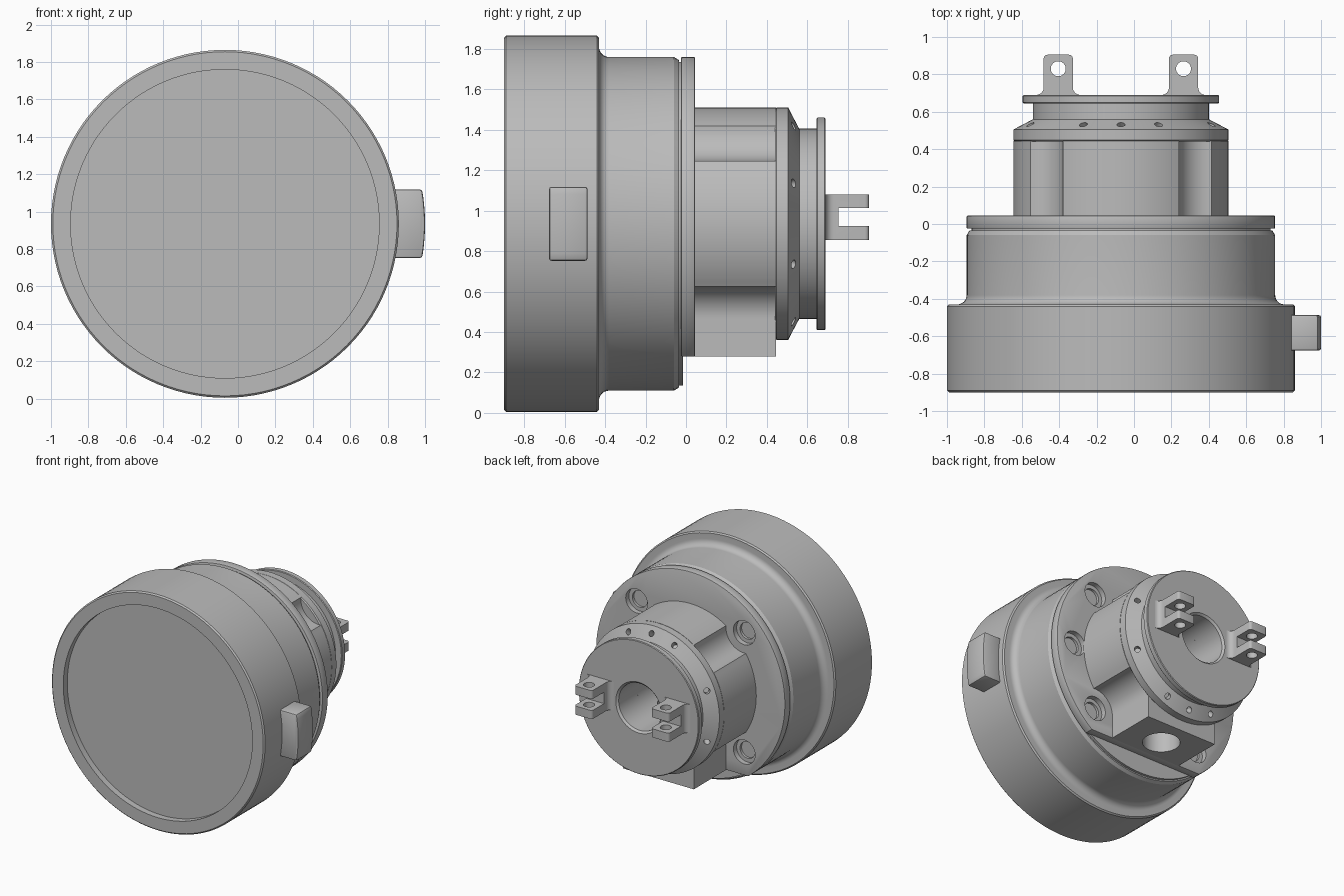
import bpy, bmesh, math
from mathutils import Vector, Matrix

if "Cube" in bpy.data.objects:
    bpy.data.objects.remove(bpy.data.objects["Cube"], do_unlink=True)

CENTRE = Vector((-0.07, 0, 0.935))   # main axis runs along y through here
SEG = 112

metal = bpy.data.materials.new("grey_metal")
metal.use_nodes = True
GREY = (0.5, 0.5, 0.5, 1)
metal.diffuse_color = GREY
metal.node_tree.nodes["Principled BSDF"].inputs["Base Color"].default_value = GREY


def make(name, bm):
    bmesh.ops.remove_doubles(bm, verts=bm.verts, dist=1e-5)
    bmesh.ops.recalc_face_normals(bm, faces=bm.faces)
    mesh = bpy.data.meshes.new(name)
    bm.to_mesh(mesh)
    bm.free()
    mesh.materials.append(metal)
    obj = bpy.data.objects.new(name, mesh)
    obj.location = CENTRE
    bpy.context.collection.objects.link(obj)
    return obj


def revolve(name, profile, closed=False):
    """Turn a (radius, y) profile around the main axis."""
    bm = bmesh.new()
    vs = [bm.verts.new((r, y, 0)) for r, y in profile]
    pairs = list(zip(vs, vs[1:])) + ([(vs[-1], vs[0])] if closed else [])
    es = [bm.edges.new(p) for p in pairs]
    bmesh.ops.spin(bm, geom=vs + es, cent=(0, 0, 0), axis=(0, 1, 0),
                   angle=math.tau, steps=SEG, use_merge=True)
    return make(name, bm)


def prism(name, points, start, end, axis="y"):
    """Extrude an outline along y (x, z points) or along z (x, y points)."""
    bm = bmesh.new()
    place = (lambda a, b: (a, start, b)) if axis == "y" else (lambda a, b: (a, b, start))
    face = bm.faces.new([bm.verts.new(place(a, b)) for a, b in points])
    out = bmesh.ops.extrude_face_region(bm, geom=[face])
    step = (0, end - start, 0) if axis == "y" else (0, 0, end - start)
    bmesh.ops.translate(bm, vec=step, verts=[v for v in out["geom"] if isinstance(v, bmesh.types.BMVert)])
    return make(name, bm)


def rod(radius, base, tip, seg=32):
    """Cylindrical cutter between two points."""
    base, tip = Vector(base), Vector(tip)
    d = tip - base
    bm = bmesh.new()
    turn = Matrix.Translation((base + tip) / 2) @ d.to_track_quat("Z", "Y").to_matrix().to_4x4()
    bmesh.ops.create_cone(bm, cap_ends=True, segments=seg, radius1=radius,
                          radius2=radius, depth=d.length, matrix=turn)
    return make("cutter", bm)


def arc(cx, cy, r, a, b, n):
    """Points on an arc, angles in degrees."""
    angles = [math.radians(a + (b - a) * i / n) for i in range(n + 1)]
    return [(cx + r * math.cos(t), cy + r * math.sin(t)) for t in angles]


def apply(obj, mod):
    bpy.context.view_layer.objects.active = obj
    bpy.ops.object.modifier_apply(modifier=mod.name)


def cut(obj, cutters):
    for c in cutters:
        c.hide_render = True
        mod = obj.modifiers.new("cut", "BOOLEAN")
        mod.operation, mod.solver, mod.object = "DIFFERENCE", "EXACT", c
        apply(obj, mod)
        bpy.data.objects.remove(c, do_unlink=True)


def bevel(obj, width):
    mod = obj.modifiers.new("bevel", "BEVEL")
    mod.width, mod.segments, mod.limit_method = width, 2, "ANGLE"
    mod.angle_limit = math.radians(40)
    apply(obj, mod)


# Front drum with recessed face, rear shoulder fillet and groove
drum = revolve("front_drum", [
    (0, -0.85), (0.825, -0.85), (0.825, -0.9), (0.92, -0.9), (0.93, -0.89),
    (0.93, -0.44), (0.92, -0.43)] + arc(0.875, -0.38, 0.05, 270, 180, 8) + [
    (0.825, -0.06), (0.81, -0.035), (0.8, -0.035), (0.8, -0.015), (0, -0.015)])

# Mounting flange with a flat underside and counterbored holes
FLAT = -0.655
low = math.degrees(math.asin(FLAT / 0.825))
flange = prism("mounting_flange", arc(0, 0, 0.825, low, 180 - low, SEG), -0.025, 0.045)
bevel(flange, 0.006)
BOLT = 0.47
bolts = [(sx * BOLT, sz * BOLT) for sx in (-1, 1) for sz in (-1, 1)] + [(0.66, 0)]
for x, z in bolts:
    cut(flange, [rod(0.095, (x, 0.005, z), (x, 0.1, z)), rod(0.065, (x, -0.1, z), (x, 0.1, z))])

# Main body: round, with scoops around the bolts and a foot below
R, SCOOP = 0.575, 0.16
lip = math.degrees(math.atan2(0.484, 0.31))
half = (arc(0, 0, R, 90, lip, 16)
        + arc(BOLT, BOLT, SCOOP, 175, 275, 16)
        + arc(0, 0, R, 90 - lip, lip - 90, 24)
        + arc(BOLT, -BOLT, SCOOP, 85, 180, 16) + [(0.31, FLAT)])
body = prism("main_body", half + [(-x, z) for x, z in reversed(half[1:])], 0.04, 0.445)
cut(body, [rod(0.185, (0, 0.06, 0), (0, 0.6, 0), 64),
           rod(0.135, (0, 0.22, -0.8), (0, 0.22, 0), 48)])

# Rear collar: ring, cone, neck and end disc around the bore
collar = revolve("rear_collar", [
    (0.185, 0.44), (0.567, 0.44), (0.575, 0.448), (0.575, 0.505), (0.47, 0.56), (0.47, 0.645),
    (0.52, 0.645), (0.525, 0.65), (0.525, 0.685), (0.52, 0.69), (0.2, 0.69), (0.185, 0.675)], True)
angles = [22.5 + 45 * i for i in range(8)] + [90, 270]
for a in angles:
    t = math.radians(a)
    out = Vector((math.cos(t), 0, math.sin(t)))
    back = Vector((0, 1, 0))
    mid = out * 0.525 + back * 0.532
    slope = (out + back).normalized()
    cut(collar, [rod(0.022, mid - slope * 0.06, mid + slope * 0.06, 16)])

# Two forked lugs on the end disc
lugs = []
for side, cx in (("left", 0.335), ("right", -0.335)):
    w, f = 0.078, 0.04
    right = (arc(w + f, 0.69 + f, f, 270, 180, 6)
             + arc(w - 0.02, 0.885, 0.02, 0, 90, 4))
    outline = [(cx + x, y) for x, y in right] + [(cx - x, y) for x, y in reversed(right)]
    lug = prism(side + "_lug", outline, -0.08, 0.145, "z")
    slot = prism("cutter", [(cx - 0.2, 0.755), (cx + 0.2, 0.755), (cx + 0.2, 1), (cx - 0.2, 1)],
                 -0.012, 0.078, "z")
    cut(lug, [slot, rod(0.04, (cx, 0.83, -0.3), (cx, 0.83, 0.3))])
    lugs.append(lug)

# Curved block on the side of the drum
reach = 0.183
tilt = math.degrees(math.asin(reach / 1.07))
block = prism("side_block", [(0.89, -reach)] + arc(0, 0, 1.07, -tilt, tilt, 10) + [(0.89, reach)],
              -0.677, -0.487)
bevel(block, 0.012)

# Smooth round surfaces, keep edges crisp
bpy.ops.object.select_all(action="DESELECT")
for obj in [drum, flange, body, collar, block] + lugs:
    obj.select_set(True)
bpy.context.view_layer.objects.active = drum
bpy.ops.object.shade_smooth_by_angle(angle=math.radians(30))
